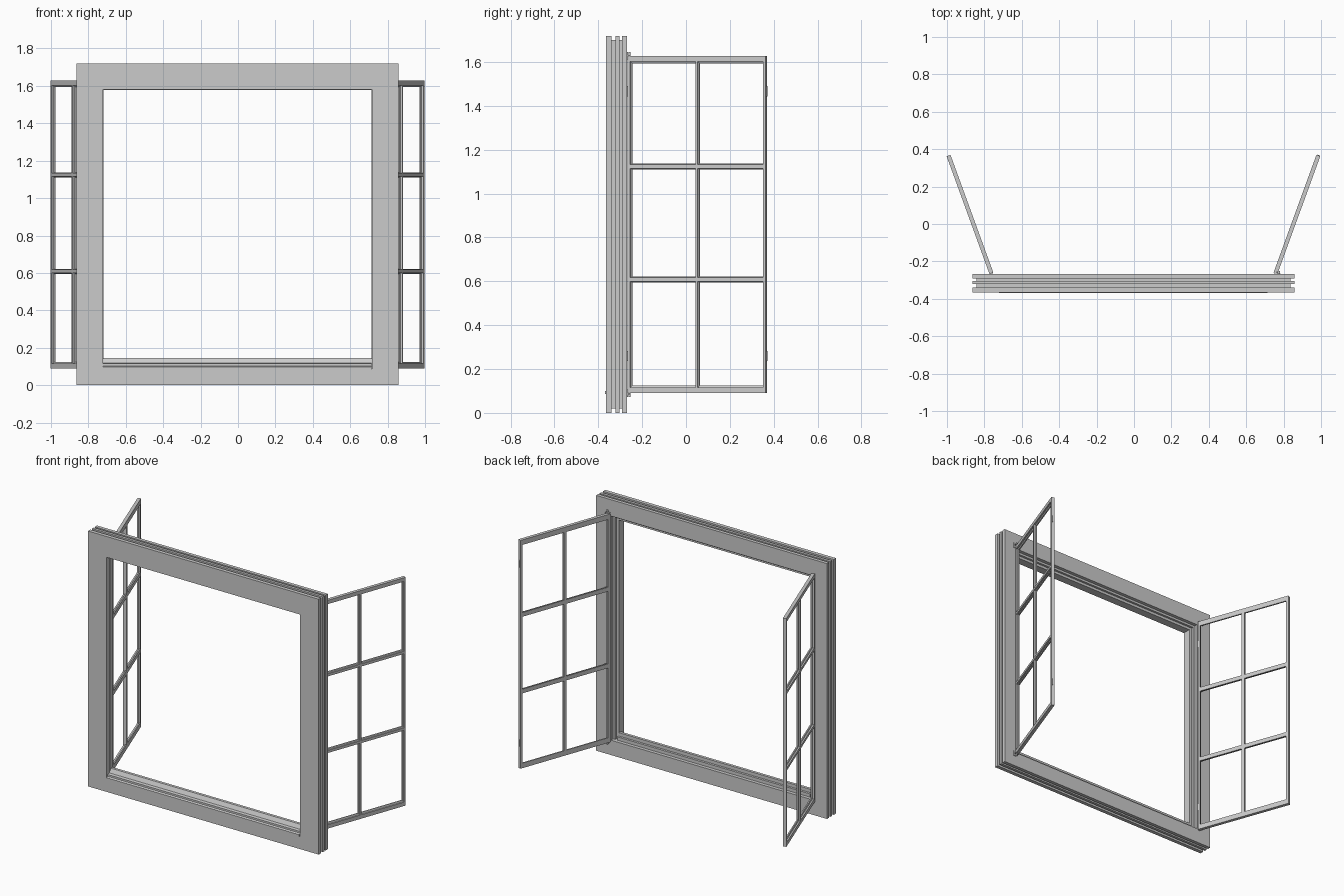
import bpy, bmesh
from math import sin, cos, radians
from mathutils import Matrix, Vector

if "Cube" in bpy.data.objects:
    bpy.data.objects.remove(bpy.data.objects["Cube"])

CX = -0.003            # the frame sits a touch left of centre
ANG = radians(20)      # how far each sash leans outwards


def finish(name, bm, matrix=None):
    if matrix:
        bm.transform(matrix)
    bmesh.ops.recalc_face_normals(bm, faces=bm.faces)
    me = bpy.data.meshes.new(name)
    bm.to_mesh(me)
    bm.free()
    ob = bpy.data.objects.new(name, me)
    bpy.context.collection.objects.link(ob)
    return ob


def ring(name, stations, matrix=None):
    """Closed rectangular moulding; each station is (x0, x1, z0, z1, y)."""
    bm = bmesh.new()
    loops = [[bm.verts.new(p) for p in ((x0, y, z0), (x1, y, z0), (x1, y, z1), (x0, y, z1))]
             for x0, x1, z0, z1, y in stations]
    for a, b in zip(loops, loops[1:] + loops[:1]):
        for i in range(4):
            j = (i + 1) % 4
            bm.faces.new((a[i], a[j], b[j], b[i]))
    return finish(name, bm, matrix)


def prism(name, profile, start, end, matrix=None):
    """Extrude a list of 3D points from offset start to offset end."""
    bm = bmesh.new()
    a = [bm.verts.new(Vector(p) + Vector(start)) for p in profile]
    b = [bm.verts.new(Vector(p) + Vector(end)) for p in profile]
    bm.faces.new(a)
    bm.faces.new(b)
    for i in range(len(a)):
        j = (i + 1) % len(a)
        bm.faces.new((a[i], a[j], b[j], b[i]))
    return finish(name, bm, matrix)


def box(name, lo, hi, matrix=None):
    base = [(lo[0], lo[1], 0), (hi[0], lo[1], 0), (hi[0], hi[1], 0), (lo[0], hi[1], 0)]
    return prism(name, base, (0, 0, lo[2]), (0, 0, hi[2]), matrix)


# Outer frame: grooved outside edge, stepped rebate inside
def station(x, z0, z1, y):
    return (CX - x, CX + x, z0, z1, y)


outer = [(0, -.365), (0, -.34), (.02, -.34), (.02, -.322), (0, -.322), (0, -.304),
         (.02, -.304), (.02, -.291), (0, -.291), (0, -.268)]
inner = [(.75, .10, 1.61, -.268), (.75, .10, 1.61, -.291), (.735, .10, 1.595, -.291),
         (.735, .10, 1.595, -.306), (.717, .10, 1.577, -.306), (.717, .10, 1.577, -.335),
         (.72, .085, 1.58, -.335), (.72, .085, 1.58, -.365)]
ring("window_frame", [station(.86 - d, d, 1.72 - d, y) for d, y in outer]
     + [station(*s) for s in inner])

# Sloping sill with a small drip edge in front
sill = [(-.370, .087), (-.370, .098), (-.358, .103), (-.358, .115), (-.338, .118),
        (-.325, .145), (-.306, .145), (-.306, .122), (-.291, .122), (-.291, .087)]
prism("sill", [(CX, y, z) for y, z in sill], (-.718, 0, 0), (.718, 0, 0))

# Sashes: local x runs from the hinge, local y is the thickness
W, T, Z0, Z1 = .67, .022, .09, 1.628
sash = [(0, 0, 0), (0, 0, T), (.012, .026, T), (.012, .026, .012),
        (.017, .034, .008), (.017, .034, 0)]


def bar_profile(w):
    half = [(w, 0), (w, .008), (w - .005, .012), (w - .005, T)]
    return half + [(-a, v) for a, v in reversed(half)]


def build_sash(side, label):
    m = Matrix(((side * sin(ANG), side * cos(ANG), 0, CX + side * .749),
                (cos(ANG), -sin(ANG), 0, -.260),
                (0, 0, 1, 0), (0, 0, 0, 1)))
    ring(label + "_sash", [(a, W - a, Z0 + b, Z1 - b, v) for a, b, v in sash], m)
    prism(label + "_upright_bar", [(W / 2 + a, v, 0) for a, v in bar_profile(.010)],
          (0, 0, Z0 + .026), (0, 0, Z1 - .026), m)
    for i, z in enumerate((.608, 1.124)):
        prism(f"{label}_cross_bar_{i}", [(0, v, z + a) for a, v in bar_profile(.014)],
              (.012, 0, 0), (W - .012, 0, 0), m)
    # Small edge plates: free edge on the right sash, hinge edge on the left
    u = W if side > 0 else -.004
    for i, z in enumerate((.26, 1.467)):
        box(f"{label}_edge_plate_{i}", (u, .005, z - .023), (u + .004, .017, z + .023), m)


build_sash(1, "right")
build_sash(-1, "left")

# Pivot brackets on the right jamb
for label, z, s in (("upper", 1.612, 1), ("lower", .106, -1)):
    lo, hi = sorted((z, z + s * .034))
    box(label + "_bracket_plate", (.764, -.270, lo), (.784, -.264, hi))
    lo, hi = sorted((z + s * .017, z + s * .021))
    box(label + "_bracket_arm", (.752, -.268, lo), (.780, -.252, hi))
    bm = bmesh.new()
    bmesh.ops.create_cone(bm, cap_ends=True, segments=12, radius1=.005, radius2=.005, depth=.034)
    finish(label + "_bracket_pin", bm, Matrix.Translation((.766, -.258, z + s * .017)))
